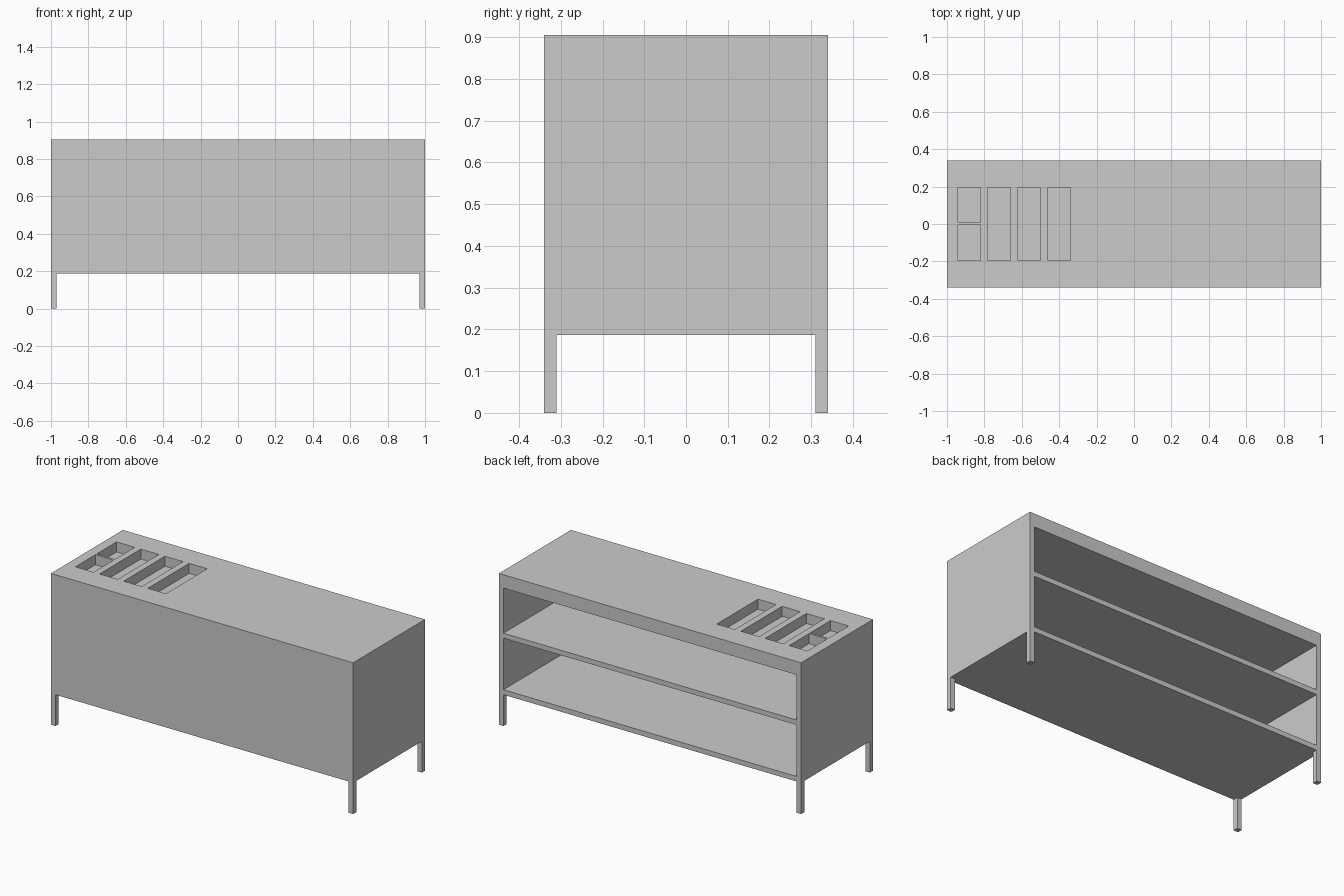
import bpy

if "Cube" in bpy.data.objects:
    bpy.data.objects.remove(bpy.data.objects["Cube"])

W, D = 1.0, 0.34            # half width, half depth
T = 0.03                    # board thickness
Z0, Z1 = 0.187, 0.905       # cabinet bottom and top
TOP = 0.08                  # worktop thickness
PIT = 0.06                  # recess depth


def box(name, x0, x1, y0, y1, z0, z1):
    bpy.ops.mesh.primitive_cube_add(
        size=1, location=((x0 + x1) / 2, (y0 + y1) / 2, (z0 + z1) / 2))
    ob = bpy.context.object
    ob.name = name
    ob.scale = (x1 - x0, y1 - y0, z1 - z0)
    bpy.ops.object.transform_apply(location=True, rotation=False, scale=True)
    return ob


# worktop with recessed trays
worktop = box("worktop", -W, W, -D, D, Z1 - TOP, Z1)
recesses = [(-0.94, -0.195, -0.005), (-0.94, 0.008, 0.195)]
recesses += [(-0.78 + 0.16 * i, -0.195, 0.195) for i in range(3)]
for i, (x, y0, y1) in enumerate(recesses):
    cutter = box(f"recess_cutter_{i}", x, x + 0.12, y0, y1, Z1 - PIT, Z1 + 0.1)
    cutter.hide_render = True
    cutter.hide_set(True)
    mod = worktop.modifiers.new("recess", 'BOOLEAN')
    mod.operation = 'DIFFERENCE'
    mod.solver = 'EXACT'
    mod.object = cutter

# carcass: front panel, sides, bottom and middle shelf, open at the back
under = Z1 - TOP
box("front_panel", -W, W, -D, -D + T, Z0, under)
for side, s in (("left", -1), ("right", 1)):
    xs = sorted((s * W, s * (W - T)))
    box(f"{side}_side_panel", *xs, -D + T, D, Z0, under)
box("bottom_board", -W + T, W - T, -D + T, D, Z0, Z0 + T)
box("middle_shelf", -W + T, W - T, -D + T, D, 0.525, 0.555)

# four square legs flush with the corners
for side, s in (("left", -1), ("right", 1)):
    for end, e in (("front", -1), ("back", 1)):
        box(f"{end}_{side}_leg", *sorted((s * W, s * (W - T))),
            *sorted((e * D, e * (D - T))), 0, Z0)
